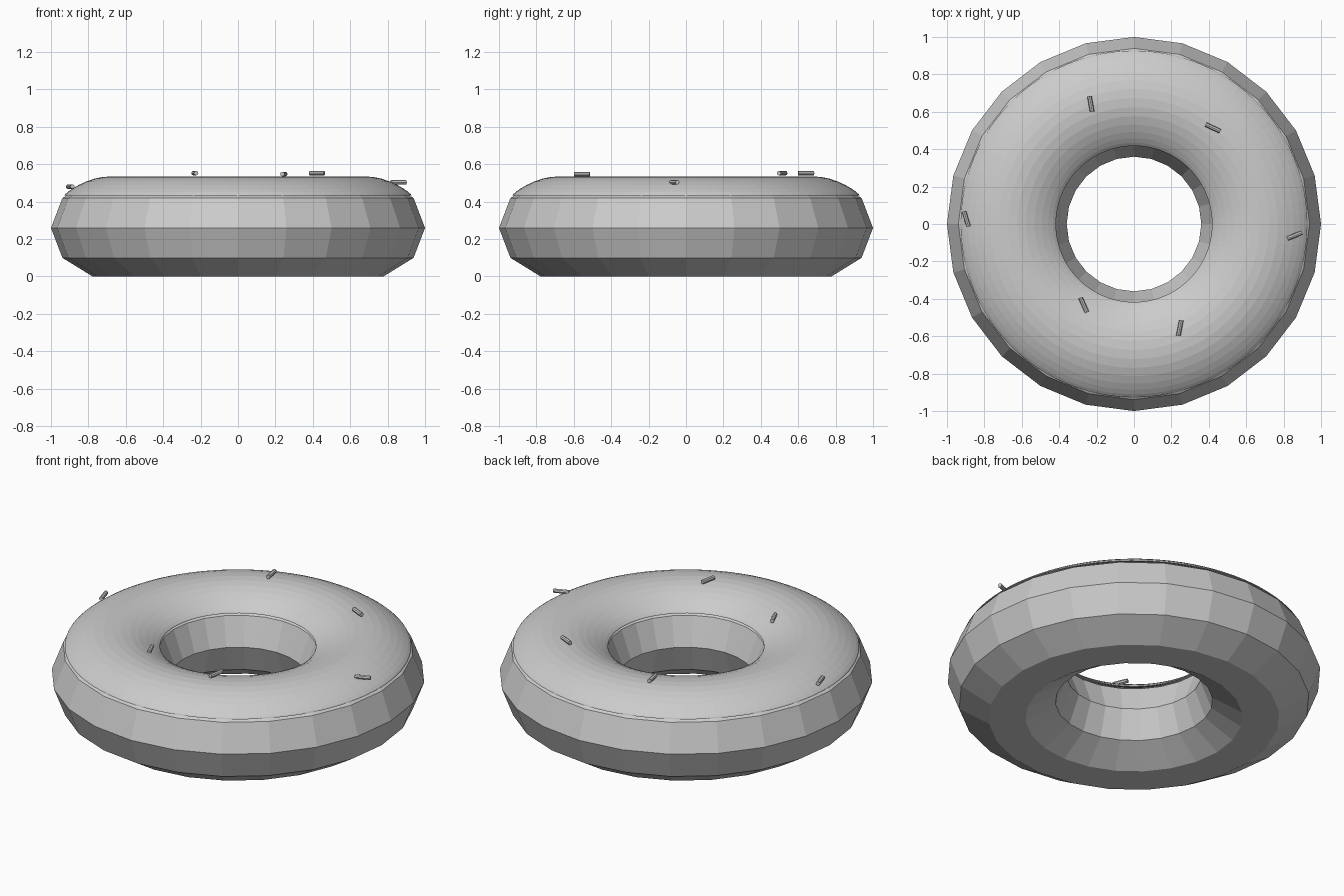
import bpy, bmesh, math
from mathutils import Vector

if "Cube" in bpy.data.objects:
    bpy.data.objects.remove(bpy.data.objects["Cube"])

SEG = 24                       # sides around the ring
R, RAD_W, RAD_H, MID = 0.68, 0.32, 0.272, 0.259


def ring_mesh(name, steps, closed):
    """Sweep points of a ten-sided cross-section around z."""
    bm = bmesh.new()
    rings = []
    for i in range(SEG):
        a = math.tau * i / SEG
        row = []
        for k in steps:
            t = math.tau * k / 10
            r = R + RAD_W * math.cos(t)
            row.append(bm.verts.new((r * math.cos(a), r * math.sin(a),
                                     MID + RAD_H * math.sin(t))))
        rings.append(row)
    n = len(steps)
    for i in range(SEG):
        p, q = rings[i], rings[(i + 1) % SEG]
        for j in range(n if closed else n - 1):
            k = (j + 1) % n
            bm.faces.new((p[j], q[j], q[k], p[k]))
    me = bpy.data.meshes.new(name)
    bm.to_mesh(me)
    bm.free()
    ob = bpy.data.objects.new(name, me)
    bpy.context.collection.objects.link(ob)
    return ob


# Dough ring
ring_mesh("dough", range(10), True)

# Icing: upper part of the ring, thickened and rounded
icing = ring_mesh("icing", range(1, 5), False)
solid = icing.modifiers.new("thickness", 'SOLIDIFY')
solid.thickness = 0.022
solid.offset = 1
sub = icing.modifiers.new("rounding", 'SUBSURF')
sub.levels = sub.render_levels = 2

# Sprinkles: centre x, y, z and heading in degrees
sprinkles = [
    (-0.231, 0.642, 0.552, 100),
    (0.422, 0.514, 0.552, -25),
    (-0.897, 0.027, 0.480, 107),
    (0.859, -0.062, 0.503, 22),
    (0.245, -0.556, 0.547, 79),
    (-0.269, -0.433, 0.507, 114),
]
for i, (x, y, z, deg) in enumerate(sprinkles):
    bpy.ops.mesh.primitive_cylinder_add(
        vertices=8, radius=0.012, depth=0.085, location=(x, y, z),
        rotation=(0, math.pi / 2, math.radians(deg)))
    bpy.context.object.name = f"sprinkle_{i + 1}"
